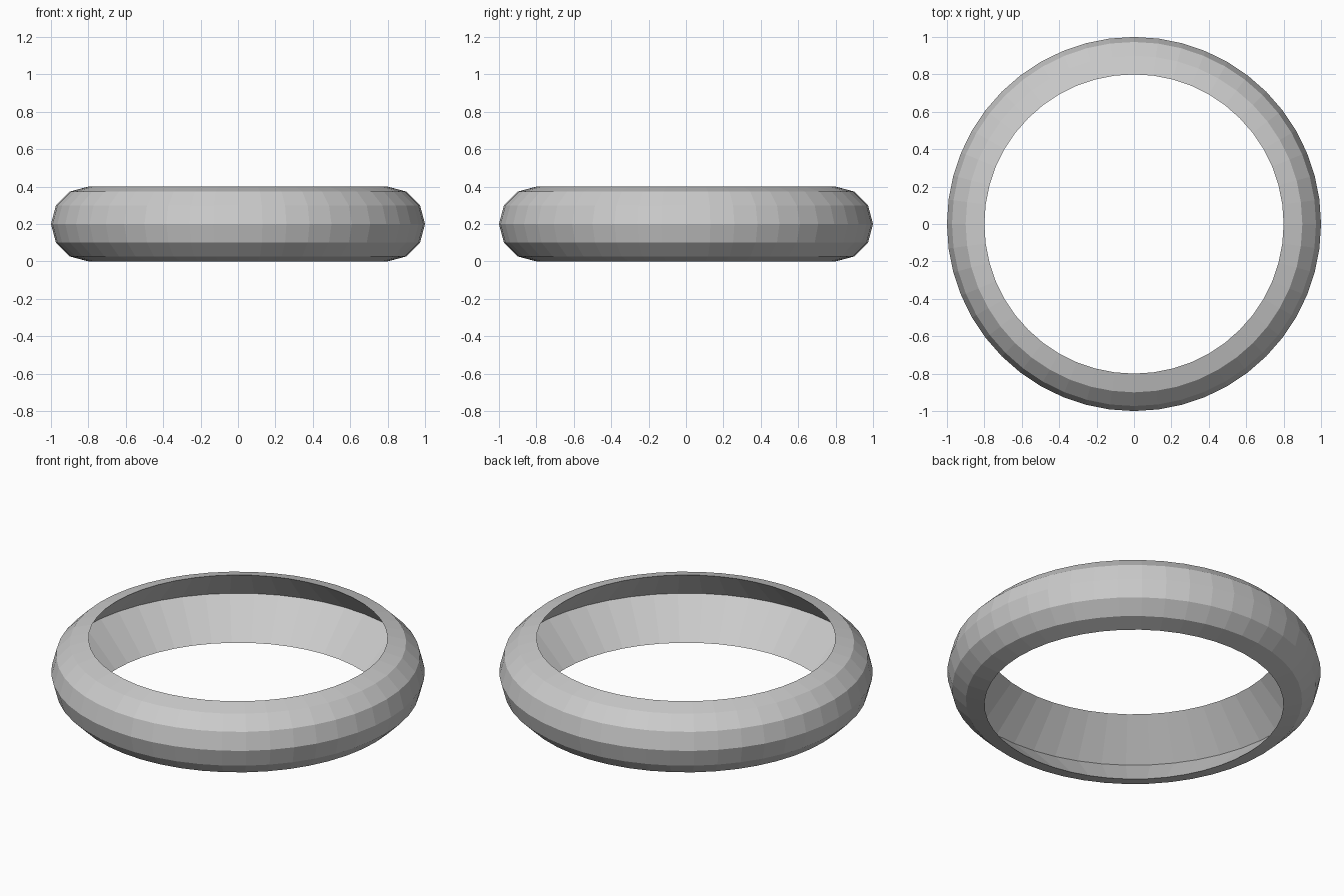
import bpy, bmesh
from math import sin, cos, pi, radians

if "Cube" in bpy.data.objects:
    bpy.data.objects.remove(bpy.data.objects["Cube"])

SEGMENTS = 48          # facets around the ring
ARC_STEPS = 6          # facets across the half-round outside
RING_R, TUBE_R = 0.8, 0.2

bm = bmesh.new()

# Half-round outside; the inside is a V groove from rim to rim
section = []
for i in range(ARC_STEPS + 1):
    a = -pi / 2 + pi * i / ARC_STEPS
    section.append(bm.verts.new((RING_R + TUBE_R * cos(a), 0, TUBE_R + TUBE_R * sin(a))))
section.append(bm.verts.new((RING_R + TUBE_R - 0.002, 0, TUBE_R)))
edges = [bm.edges.new(pair) for pair in zip(section, section[1:] + section[:1])]

# Sweep the closed section round the vertical axis
bmesh.ops.spin(bm, geom=section + edges, cent=(0, 0, 0), axis=(0, 0, 1),
               angle=radians(360), steps=SEGMENTS, use_duplicate=False)
bmesh.ops.remove_doubles(bm, verts=bm.verts, dist=1e-4)
bmesh.ops.recalc_face_normals(bm, faces=bm.faces)

mesh = bpy.data.meshes.new("grooved_ring")
bm.to_mesh(mesh)
bm.free()
ring = bpy.data.objects.new("grooved_ring", mesh)
bpy.context.collection.objects.link(ring)
